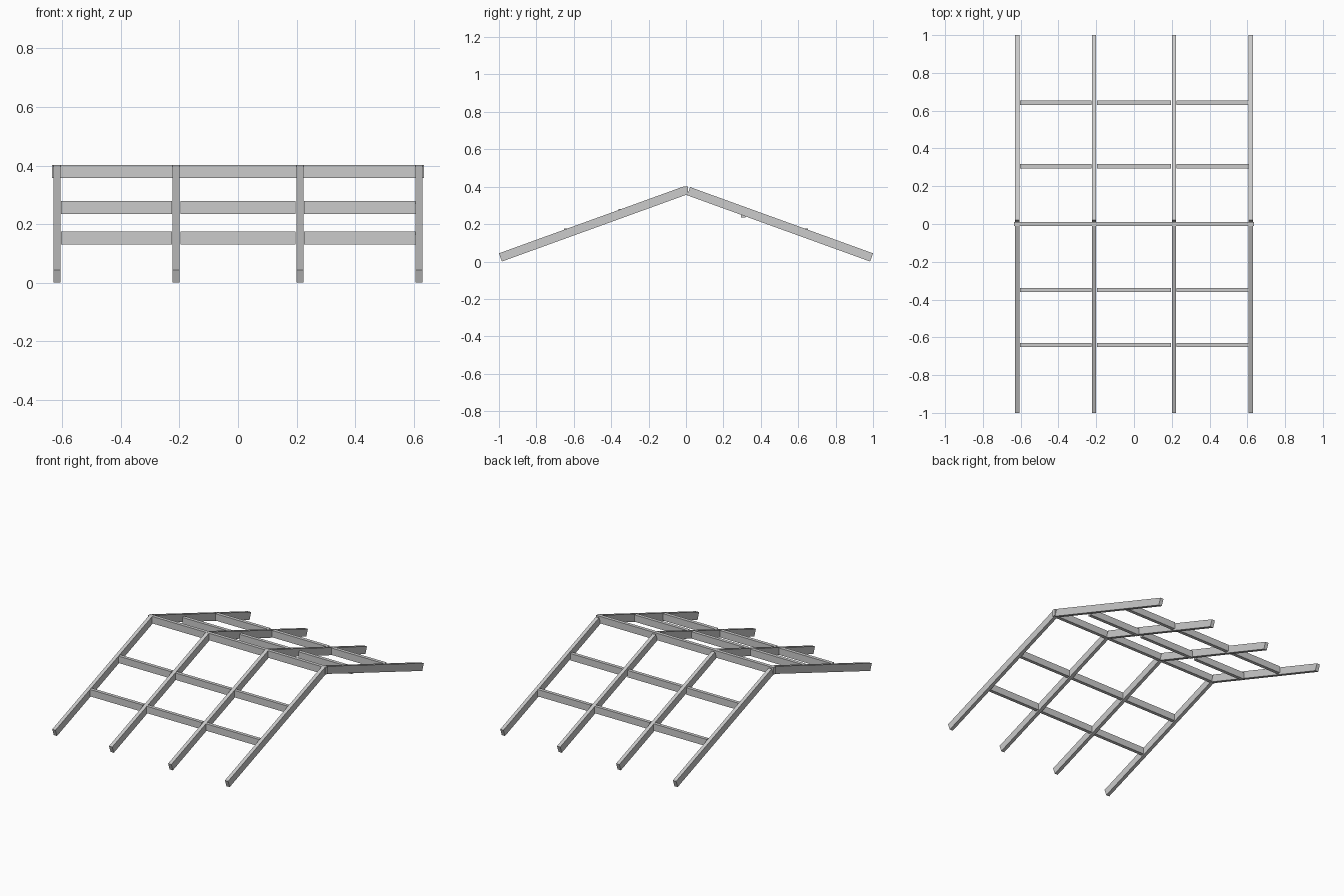
import bpy
from math import radians, sin, cos
from mathutils import Matrix, Vector

if "Cube" in bpy.data.objects:
    bpy.data.objects.remove(bpy.data.objects["Cube"])


def box(name, lo, hi, matrix=None):
    """Box between two corners, optionally transformed."""
    x0, y0, z0 = lo
    x1, y1, z1 = hi
    verts = [Vector((x, y, z)) for z in (z0, z1)
             for x, y in ((x0, y0), (x1, y0), (x1, y1), (x0, y1))]
    if matrix:
        verts = [matrix @ v for v in verts]
    faces = [(3, 2, 1, 0), (4, 5, 6, 7)]
    faces += [(i, (i + 1) % 4, (i + 1) % 4 + 4, i + 4) for i in range(4)]
    mesh = bpy.data.meshes.new(name)
    mesh.from_pydata(verts, [], faces)
    ob = bpy.data.objects.new(name, mesh)
    bpy.context.collection.objects.link(ob)
    return ob


PITCH = radians(19.9)
DEPTH = 0.0465
EAVE_Z = DEPTH * cos(PITCH)      # top corner height at the eave
HALF = 0.0115                    # half thickness of a rafter

# Ridge beam
box("ridge_beam", (-0.635, -0.011, 0.357), (0.635, 0.011, 0.402))

# Sloping rafters, square-cut at both ends
for i, x in enumerate((-0.618, -0.2115, 0.2115, 0.618)):
    for side, turn, top_y in (("front", 0, 0.01), ("back", 180, 0.022)):
        length = (1 - top_y) / cos(PITCH)
        m = (Matrix.Translation((x, 0, 0))
             @ Matrix.Rotation(radians(turn), 4, 'Z')
             @ Matrix.Translation((0, -1, EAVE_Z))
             @ Matrix.Rotation(PITCH, 4, 'X'))
        box(f"{side}_rafter_{i}", (-HALF, 0, -DEPTH), (HALF, length, 0), m)

# Upright purlin pieces between the rafters
bays = ((-0.604, -0.226), (-0.197, 0.197), (0.226, 0.606))
rows = (("front_upper", -0.349, 0.235), ("front_lower", -0.641, 0.131),
        ("back_upper", 0.306, 0.235), ("back_lower", 0.642, 0.131))
for row, y, z in rows:
    for j, (a, b) in enumerate(bays):
        box(f"{row}_purlin_{j}", (a, y - 0.011, z), (b, y + 0.011, z + 0.0445))
